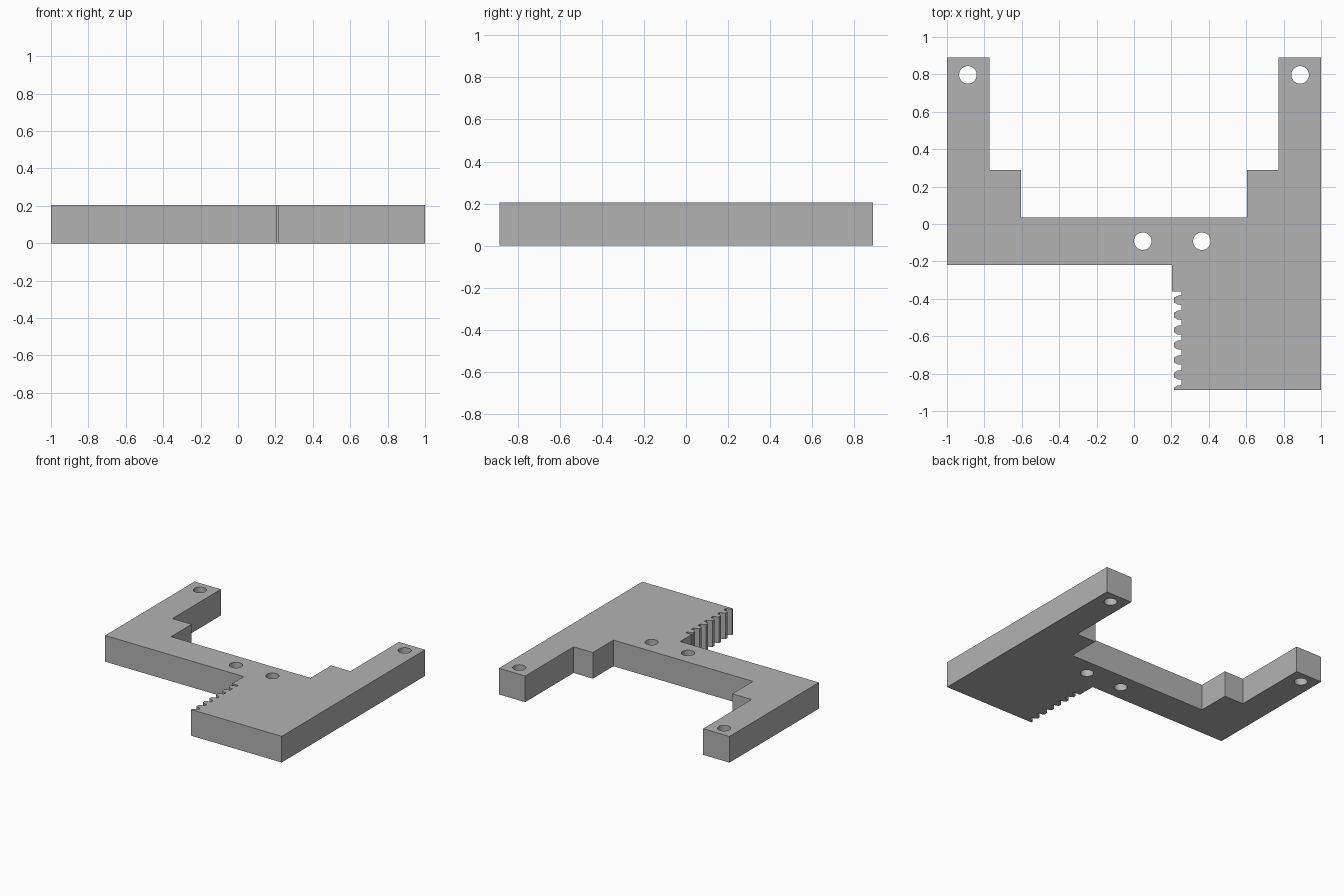
import bpy
import bmesh
import math

THICK = 0.205
BACK, FRONT = 0.89, -0.887
ROOT, TIP, PITCH = 0.255, 0.214, 0.08

default = bpy.data.objects.get("Cube")
if default:
    bpy.data.objects.remove(default)

grey = bpy.data.materials.new("plain grey")
grey.use_nodes = True
grey.diffuse_color = (0.45, 0.45, 0.45, 1)
grey.node_tree.nodes["Principled BSDF"].inputs["Base Color"].default_value = grey.diffuse_color


def make_prism(name, outline, z0, z1):
    """Extrude a closed flat outline between two heights."""
    bm = bmesh.new()
    base = bm.faces.new([bm.verts.new((x, y, z0)) for x, y in outline])
    top = bmesh.ops.extrude_face_region(bm, geom=[base], use_keep_orig=True)
    verts = [v for v in top["geom"] if isinstance(v, bmesh.types.BMVert)]
    bmesh.ops.translate(bm, verts=verts, vec=(0, 0, z1 - z0))
    bmesh.ops.recalc_face_normals(bm, faces=bm.faces[:])
    mesh = bpy.data.meshes.new(name)
    bm.to_mesh(mesh)
    bm.free()
    mesh.materials.append(grey)
    obj = bpy.data.objects.new(name, mesh)
    bpy.context.collection.objects.link(obj)
    return obj


# Rack teeth, running forward; the last one is cut in half by the front edge
tooth = [(ROOT, 0.026), (0.232, 0.023), (TIP, 0.012)]
rack = []
for i in range(7):
    centre = -0.407 - i * PITCH
    rack += [(x, centre + half) for x, half in tooth]
    if i < 6:
        rack += [(x, centre - half) for x, half in reversed(tooth)]
rack.append((TIP, FRONT))

# Stepped arms and the crossbar between them
arm = [(1, BACK), (0.772, BACK), (0.772, 0.29), (0.605, 0.29), (0.605, 0.035)]
left_side = [(-x, y) for x, y in reversed(arm)]
shoulder = [(-1, -0.218), (0.203, -0.218), (0.203, -0.362), (ROOT, -0.362)]
outline = arm + left_side + shoulder + rack + [(1, FRONT)]
body = make_prism("rack_bracket", outline, 0, THICK)

# Round through holes
for i, (cx, cy) in enumerate([(-0.888, 0.797), (0.888, 0.797), (0.047, -0.092), (0.363, -0.092)]):
    angles = [math.tau * k / 40 for k in range(40)]
    circle = [(cx + 0.047 * math.cos(a), cy + 0.047 * math.sin(a)) for a in angles]
    cutter = make_prism(f"hole_cutter_{i + 1}", circle, -0.1, THICK + 0.1)
    cutter.hide_render = True
    cutter.hide_set(True)
    cut = body.modifiers.new(f"hole_{i + 1}", 'BOOLEAN')
    cut.operation = 'DIFFERENCE'
    cut.solver = 'EXACT'
    cut.object = cutter
